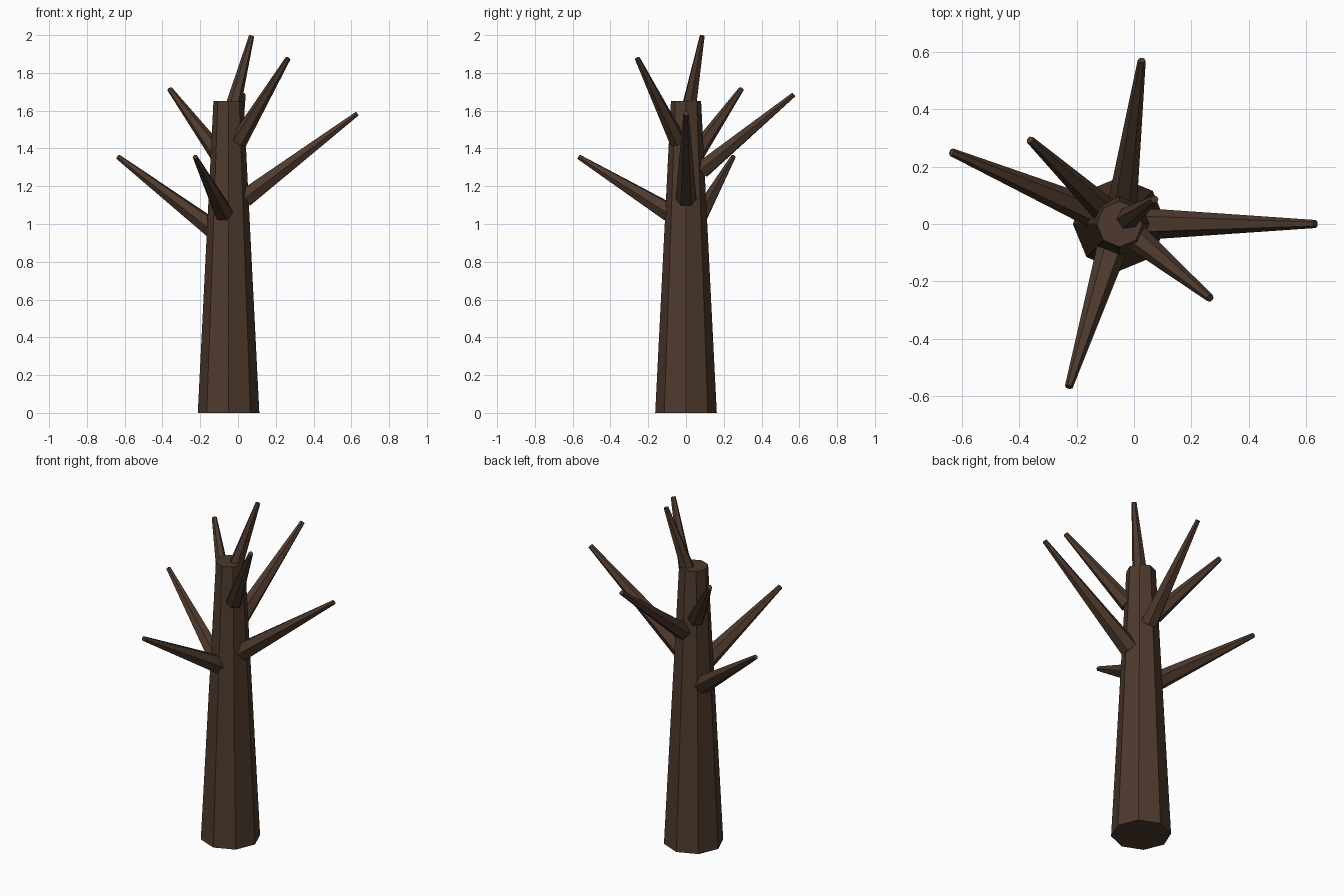
import bpy, bmesh
from mathutils import Vector, Matrix

if "Cube" in bpy.data.objects:
    bpy.data.objects.remove(bpy.data.objects["Cube"])

bark = bpy.data.materials.new("bark")
bark.diffuse_color = (0.075, 0.042, 0.026, 1)
bark.use_nodes = True
bark.node_tree.nodes["Principled BSDF"].inputs["Base Color"].default_value = bark.diffuse_color


def tapered(name, start, end, r1, r2, sides):
    """Flat-shaded capped cone frustum from start to end."""
    start, end = Vector(start), Vector(end)
    axis = end - start
    z = axis.normalized()
    side = Vector((0, 0, 1)).cross(z)
    y = side.normalized() if side.length > 1e-4 else Vector((0, 1, 0))
    x = y.cross(z)
    rot = Matrix((x, y, z)).transposed().to_4x4()
    bm = bmesh.new()
    bmesh.ops.create_cone(bm, cap_ends=True, segments=sides, radius1=r1, radius2=r2,
                          depth=axis.length,
                          matrix=Matrix.Translation((start + end) / 2) @ rot)
    mesh = bpy.data.meshes.new(name)
    bm.to_mesh(mesh)
    bm.free()
    mesh.materials.append(bark)
    obj = bpy.data.objects.new(name, mesh)
    bpy.context.collection.objects.link(obj)


# Trunk
CX = -0.05
tapered("trunk", (CX, 0, 0), (CX, 0, 1.65), 0.163, 0.08, 8)

# Branches: tip position, distance of base from trunk axis, base height, base radius
branches = [
    ((-0.635, 0.25, 1.355), 0.09, 0.975, 0.053),
    ((-0.227, -0.567, 1.355), 0.09, 1.06, 0.053),
    ((0.632, 0.0, 1.585), 0.085, 1.135, 0.055),
    ((0.027, 0.57, 1.685), 0.083, 1.285, 0.05),
    ((-0.362, 0.293, 1.715), 0.075, 1.37, 0.047),
    ((0.265, -0.258, 1.877), 0.07, 1.44, 0.046),
    ((0.072, 0.086, 1.996), 0.015, 1.58, 0.044),
]
for i, (tip, dist, height, radius) in enumerate(branches, 1):
    out = Vector((tip[0] - CX, tip[1], 0)).normalized() * dist
    tapered(f"branch_{i}", (CX + out.x, out.y, height), tip, radius, 0.014, 6)
